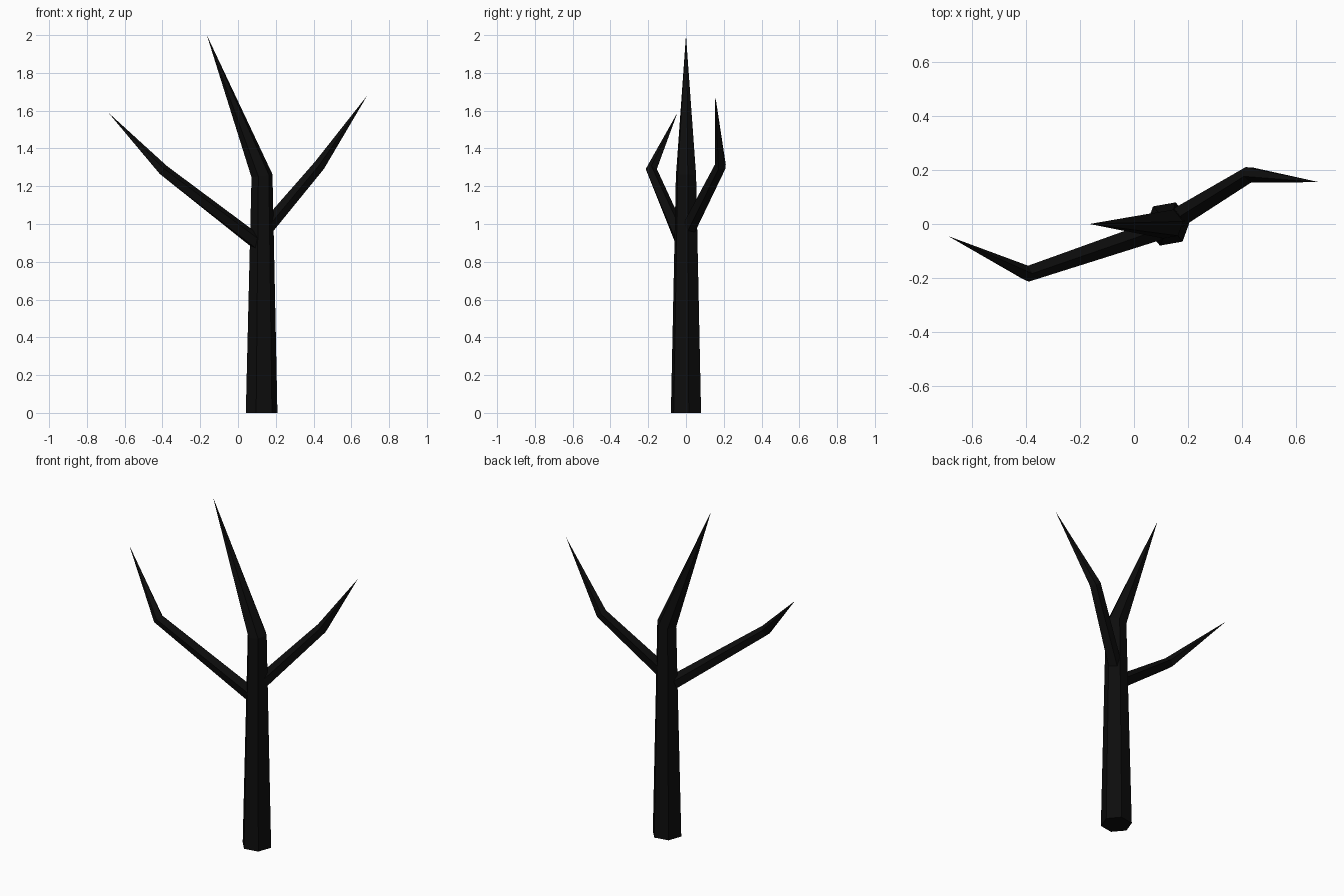
import bpy, bmesh, math
from mathutils import Vector

if "Cube" in bpy.data.objects:
    bpy.data.objects.remove(bpy.data.objects["Cube"])

bark = bpy.data.materials.new("black_bark")
bark.diffuse_color = (0.004, 0.004, 0.004, 1)
bark.use_nodes = True
bark.node_tree.nodes["Principled BSDF"].inputs["Base Color"].default_value = bark.diffuse_color


def limb(name, start, bend, tip, r0, r1, sides, phase, ref):
    """Bent tapering limb: two rings and a pointed tip."""
    start, bend, tip = Vector(start), Vector(bend), Vector(tip)
    d0, d1 = (bend - start).normalized(), (tip - bend).normalized()
    bm = bmesh.new()
    rings = []
    for centre, axis, r in ((start, d0, r0), (bend, d0 * 1.5 + d1, r1)):
        axis.normalize()
        u = (Vector(ref) - axis * axis.dot(Vector(ref))).normalized()
        v = axis.cross(u)
        angles = [math.radians(phase + 360 * i / sides) for i in range(sides)]
        rings.append([bm.verts.new(centre + (u * math.cos(a) + v * math.sin(a)) * r) for a in angles])
    a, b = rings
    point = bm.verts.new(tip)
    bm.faces.new(a[::-1])
    for i in range(sides):
        j = (i + 1) % sides
        bm.faces.new((a[i], a[j], b[j], b[i]))
        bm.faces.new((b[i], b[j], point))
    bmesh.ops.recalc_face_normals(bm, faces=bm.faces)
    mesh = bpy.data.meshes.new(name)
    bm.to_mesh(mesh)
    bm.free()
    mesh.materials.append(bark)
    bpy.context.collection.objects.link(bpy.data.objects.new(name, mesh))


# Six-sided trunk leaning to a point
limb("trunk", (0.125, 0, 0), (0.127, 0, 1.255), (-0.165, 0, 2.0), 0.085, 0.057, 6, 10, (1, 0, 0))
# Side branches, rooted inside the trunk
limb("left_branch", (0.11, -0.015, 0.895), (-0.397, -0.184, 1.284), (-0.687, -0.045, 1.59),
     0.041, 0.031, 5, 0, (0, 0, 1))
limb("right_branch", (0.125, 0.0, 0.95), (0.43, 0.184, 1.308), (0.684, 0.155, 1.68),
     0.041, 0.032, 5, 0, (0, 0, 1))
